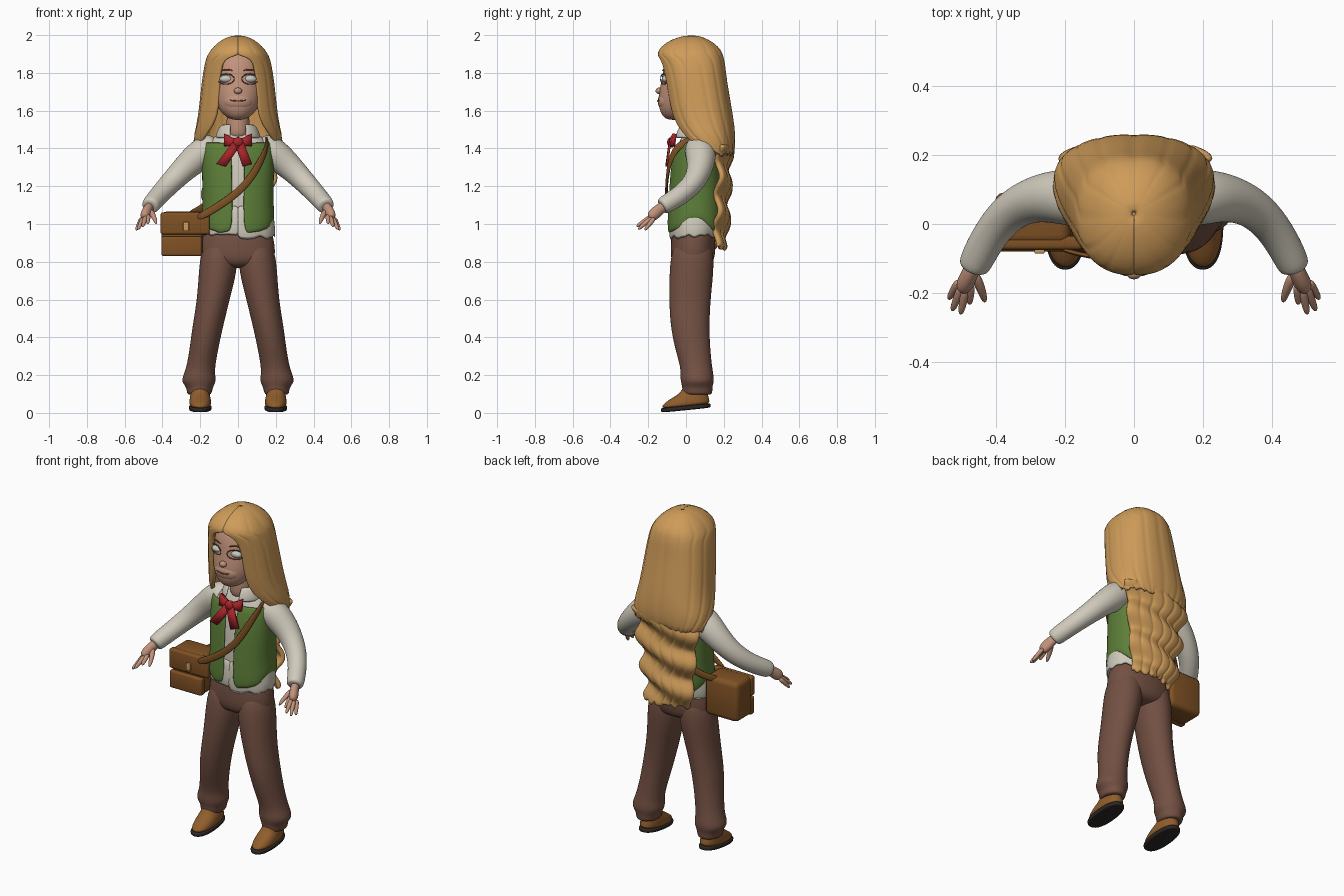
import bpy, bmesh, math, random
from mathutils import Vector, Matrix

random.seed(4)
cube = bpy.data.objects.get("Cube")
if cube:
    bpy.data.objects.remove(cube, do_unlink=True)


def material(name, r, g, b):
    m = bpy.data.materials.new(name)
    m.use_nodes = True
    m.diffuse_color = (r, g, b, 1)
    bsdf = m.node_tree.nodes["Principled BSDF"]
    bsdf.inputs["Base Color"].default_value = (r, g, b, 1)
    bsdf.inputs["Roughness"].default_value = 0.8
    return m


HAIR = material("golden_hair", .62, .33, .1)
SKIN = material("skin", .54, .29, .2)
SHIRT = material("cream_cloth", .63, .59, .5)
VEST = material("green_cloth", .11, .21, .04)
PANTS = material("brown_cloth", .17, .08, .055)
BAG = material("bag_leather", .215, .083, .018)
SHOE = material("shoe_leather", .28, .11, .025)
SOLE = material("dark_sole", .025, .02, .018)
RED = material("red_ribbon", .38, .018, .022)
EYE = material("pale_eye", .55, .58, .52)


def finish(name, verts, faces, mat, subsurf=1, thick=0, offset=-1, fix=True):
    mesh = bpy.data.meshes.new(name)
    mesh.from_pydata([tuple(v) for v in verts], [], faces)
    if fix:
        bm = bmesh.new()
        bm.from_mesh(mesh)
        bmesh.ops.recalc_face_normals(bm, faces=bm.faces)
        bm.to_mesh(mesh)
        bm.free()
    mesh.polygons.foreach_set("use_smooth", [True] * len(mesh.polygons))
    mesh.materials.append(mat)
    obj = bpy.data.objects.new(name, mesh)
    bpy.context.collection.objects.link(obj)
    if thick:
        mod = obj.modifiers.new("thickness", 'SOLIDIFY')
        mod.thickness, mod.offset = thick, offset
    if subsurf:
        mod = obj.modifiers.new("smooth", 'SUBSURF')
        mod.levels = mod.render_levels = subsurf
    return obj


def bridge(name, rings, mat, subsurf=2):
    n = len(rings[0])
    verts = [v for ring in rings for v in ring]
    faces = [(i * n + j, i * n + (j + 1) % n, (i + 1) * n + (j + 1) % n, (i + 1) * n + j)
             for i in range(len(rings) - 1) for j in range(n)]
    faces += [tuple(range(n)), tuple(range(len(verts) - n, len(verts)))]
    return finish(name, verts, faces, mat, subsurf)


def bend(v, p):
    return math.copysign(abs(v) ** p, v)


def loft(name, rings, mat, side=1, p=1, n=16):
    """Stack of level oval sections (x, y, z, rx, ry)."""
    turns = [math.tau * k / n for k in range(n)]
    return bridge(name, [[(side * (x + rx * bend(math.sin(a), p)), y - ry * bend(math.cos(a), p), z)
                          for a in turns] for x, y, z, rx, ry in rings], mat)


def tube(name, pts, radii, mat, side=1, thin=1, n=10):
    """Round or flattened section swept along a path."""
    pts = [Vector((side * x, y, z)) for x, y, z in pts]
    rings = []
    for i, c in enumerate(pts):
        t = pts[min(i + 1, len(pts) - 1)] - pts[max(i - 1, 0)]
        q = t.to_track_quat('Z', 'Y')
        rings.append([c + q @ Vector((radii[i] * thin * math.cos(math.tau * k / n),
                                      radii[i] * math.sin(math.tau * k / n), 0)) for k in range(n)])
    return bridge(name, rings, mat)


def shell(name, rings, mat, n=48, p=1, groove=0, ragged=0, thick=.012, lift=0):
    """Cloth or hair wrapped round the body, open at the front: (y, z, rx, ry, opening)."""
    verts = []
    last = len(rings) - 1
    for i, (y, z, rx, ry, gap) in enumerate(rings):
        for j in range(n + 1):
            a = gap + (math.tau - 2 * gap) * j / n
            s = 1 - groove * (j % 6 == 0 and 0 < j < n)
            dz = random.uniform(-ragged, ragged) if i == last else 0
            dz += lift * math.sin(a) ** 6 * i / last
            verts.append((s * rx * bend(math.sin(a), p), y - s * ry * bend(math.cos(a), p), z + dz))
    w = n + 1
    faces = [(i * w + j, (i + 1) * w + j, (i + 1) * w + j + 1, i * w + j + 1)
             for i in range(last) for j in range(n)]
    return finish(name, verts, faces, mat, 1, thick, -1, False)


def ball(name, loc, size, mat):
    bm = bmesh.new()
    m = Matrix.Translation(loc) @ Matrix.Diagonal((*size, 1))
    bmesh.ops.create_uvsphere(bm, u_segments=20, v_segments=12, radius=1, matrix=m)
    verts = [v.co.copy() for v in bm.verts]
    faces = [[v.index for v in f.verts] for f in bm.faces]
    bm.free()
    return finish(name, verts, faces, mat, 0)


def box(name, lo, hi, mat, bevel=.012):
    verts = [(x, y, z) for x in (lo[0], hi[0]) for y in (lo[1], hi[1]) for z in (lo[2], hi[2])]
    faces = [(0, 1, 3, 2), (4, 6, 7, 5), (0, 4, 5, 1), (2, 3, 7, 6), (0, 2, 6, 4), (1, 5, 7, 3)]
    obj = finish(name, verts, faces, mat, 0)
    mod = obj.modifiers.new("rounding", 'BEVEL')
    mod.width, mod.segments = bevel, 3
    return obj


# Head and neck
loft("head", [(0, -.06, 1.55, .035, .04), (0, -.055, 1.575, .075, .075), (0, -.03, 1.62, .115, .118),
              (0, -.015, 1.69, .132, .132), (0, 0, 1.77, .135, .13), (0, .012, 1.86, .13, .13),
              (0, .03, 1.93, .09, .09), (0, .03, 1.96, .03, .03)], SKIN)
loft("neck", [(0, .045, 1.44, .07, .08), (0, .035, 1.52, .062, .07), (0, .02, 1.62, .06, .06)], SKIN)
ball("nose", (0, -.143, 1.705), (.022, .018, .017), SKIN)
ball("muzzle", (0, -.09, 1.65), (.085, .06, .06), SKIN)
tube("mouth", [(-.045, -.142, 1.657), (-.02, -.15, 1.651), (.02, -.15, 1.651), (.045, -.142, 1.657)],
     [.003, .004, .004, .003], PANTS)
for s, label in ((1, "left"), (-1, "right")):
    ball(label + "_eye", (s * .062, -.106, 1.768), (.036, .022, .02), EYE)
    rim = [(.064 + .045 * math.cos(a), -.117 + .018 * math.cos(a), 1.768 + .028 * math.sin(a))
           for a in [math.tau * k / 16 for k in range(17)]]
    tube(label + "_eye_rim", rim, [.0035] * 17, PANTS, s, n=6)
    tube(label + "_eyebrow", [(.025, -.126, 1.812), (.06, -.116, 1.82), (.1, -.087, 1.81)],
         [.003, .005, .003], SHOE, s)

# Hair cap with combed grooves, then the long wavy fall
shell("hair_cap", [(.03, 2.003, .004, .004, -.03), (.025, 1.99, .06, .068, -.03), (.02, 1.96, .11, .13, -.03),
                   (.02, 1.92, .147, .168, -.03), (.023, 1.893, .162, .174, -.02), (.025, 1.882, .167, .175, .25),
                   (.033, 1.85, .176, .175, .45), (.047, 1.76, .192, .17, .48), (.07, 1.62, .205, .172, .46),
                   (.09, 1.52, .22, .168, .56), (.115, 1.44, .245, .148, .9), (.14, 1.36, .232, .115, 1.45)],
      HAIR, 72, .86, .022, .012, .022)
ROWS, COLS = 30, 30
verts, faces = [], []
for i in range(ROWS + 1):
    t = i / ROWS
    for j in range(COLS + 1):
        u = 2 * j / COLS - 1
        wave = math.sin(math.tau * 3 * t + 2 * u)
        end = random.uniform(-.025, .01) if i == ROWS else 0
        verts.append(((.21 - .07 * t) * u + .018 * math.cos(math.tau * 3 * t),
                      .232 - .025 * t + .014 * wave - .05 * u * u - .008 * (j % 5 == 0),
                      1.42 - .54 * t + end))
for i in range(ROWS):
    for j in range(COLS):
        a = i * (COLS + 1) + j
        faces.append((a, a + 1, a + COLS + 2, a + COLS + 1))
finish("wavy_hair", verts, faces, HAIR, 1, .028, 0)

# Shirt, hem, collar and vest
loft("shirt", [(0, .045, .95, .165, .115), (0, .05, 1.05, .17, .128), (0, .05, 1.2, .172, .128),
               (0, .055, 1.36, .174, .117), (0, .06, 1.43, .165, .1), (0, .06, 1.485, .1, .075),
               (0, .06, 1.505, .065, .05)], SHIRT, p=.85)
shell("shirt_hem", [(.045, 1.1, .175, .125, -.03), (.045, 1.03, .194, .135, -.03), (.04, .93, .2, .13, -.03)],
      SHIRT, 40, .9, 0, .018)
shell("collar", [(.045, 1.53, .075, .075, .5), (.045, 1.52, .1, .093, .45), (.045, 1.455, .125, .115, .3)],
      SHIRT, 24)
shell("vest", [(.06, 1.435, .187, .112, .16), (.055, 1.36, .193, .132, .125), (.05, 1.2, .19, .14, .115),
               (.05, 1.08, .186, .147, .115), (.048, 1, .194, .149, .115), (.045, .955, .19, .143, .18)],
      VEST, 48, .85, 0, .006, .012, .07)

# Sleeves, hands, trousers and shoes
FINGERS = [((.475, -.175, 1.05), (.478, -.235, 1.0)), ((.488, -.185, 1.04), (.505, -.265, .985)),
           ((.5, -.18, 1.035), (.53, -.255, .97)), ((.508, -.165, 1.035), (.54, -.22, .965))]
for s, label in ((1, "left"), (-1, "right")):
    tube(label + "_sleeve", [(.1, .07, 1.42), (.15, .072, 1.4), (.21, .08, 1.36), (.285, .076, 1.293),
                             (.36, .042, 1.215), (.42, -.03, 1.15), (.463, -.115, 1.1), (.468, -.13, 1.09)],
         [.06, .083, .084, .07, .06, .053, .05, .043], SHIRT, s, n=14)
    tube(label + "_palm", [(.46, -.1, 1.1), (.475, -.14, 1.08), (.49, -.17, 1.05), (.5, -.195, 1.03)],
         [.03, .031, .036, .024], SKIN, s, .8)
    for k, (a, b) in enumerate(FINGERS):
        mid = tuple((p + q) / 2 for p, q in zip(a, b))
        tube(f"{label}_finger_{k + 1}", [a, mid, b], [.015, .013, .009], SKIN, s, n=8)
    tube(label + "_thumb", [(.468, -.14, 1.075), (.445, -.185, 1.04), (.432, -.23, 1.0)],
         [.018, .015, .009], SKIN, s, n=8)
    loft(label + "_trouser_leg",
         [(.09, .04, .93, .07, .085), (.1, .034, .85, .098, .113), (.105, .03, .76, .104, .12),
          (.13, .02, .6, .088, .112), (.16, .02, .46, .083, .105), (.18, .035, .34, .077, .095),
          (.198, .055, .24, .077, .085), (.205, .058, .2, .086, .09), (.208, .06, .165, .094, .09),
          (.203, .06, .135, .07, .08), (.205, .06, .1, .068, .083), (.205, .06, .095, .05, .06)], PANTS, s)
    sole = loft(label + "_sole", [(.2, 0, 0, .055, .125), (.2, 0, .003, .061, .135),
                                  (.2, 0, .022, .062, .136), (.2, 0, .025, .055, .125)], SOLE, s, .85)
    upper = loft(label + "_shoe", [(.2, 0, .015, .056, .13), (.2, .002, .04, .06, .13),
                                   (.2, .025, .07, .055, .1), (.202, .055, .095, .048, .07),
                                   (.205, .06, .14, .045, .06)], SHOE, s, .9)
    for part in (sole, upper):
        part.rotation_euler.x, part.location.z = .1, .014
loft("trouser_hips", [(0, .04, .97, .17, .105), (0, .04, .95, .188, .118), (0, .037, .86, .203, .122),
                      (0, .035, .8, .195, .115), (0, .035, .765, .13, .08)], PANTS, p=.9)

# Neck bow
ball("bow_knot", (0, -.078, 1.432), (.03, .022, .028), RED)
for s, label, reach in ((1, "left", .045), (-1, "right", .085)):
    finish(label + "_bow_loop", [(0, -.08, 1.445), (0, -.08, 1.415), (s * .072, -.068, 1.412),
                                 (s * .072, -.06, 1.478)], [(0, 1, 2, 3)], RED, 0, .022, 0)
    finish(label + "_bow_tail", [(s * .03, -.085, 1.43), (-s * .015, -.088, 1.42), (s * (reach - .02), -.104, 1.305),
                                 (s * (reach + .03), -.1, 1.318)], [(0, 1, 2, 3)], RED, 0, .012, 0)

# Shoulder bag and strap
box("bag_body", (-.405, -.06, .83), (-.185, .092, 1.066), BAG, .028)
box("bag_flap", (-.41, -.075, .945), (-.15, -.035, 1.062), BAG)
box("bag_pocket", (-.405, -.08, .83), (-.19, -.04, .935), BAG)
box("bag_buckle", (-.29, -.086, .965), (-.26, -.07, 1.01), HAIR, .004)
tube("bag_strap", [(-.22, -.07, 1.03), (-.14, -.095, 1.07), (-.02, -.105, 1.15), (.06, -.102, 1.23),
                   (.12, -.088, 1.33), (.16, -.048, 1.42), (.15, .06, 1.46), (.13, .16, 1.41),
                   (.04, .19, 1.28), (-.1, .185, 1.15), (-.21, .115, 1.07), (-.26, .06, 1.05)],
     [.021] * 12, BAG, 1, .35)
